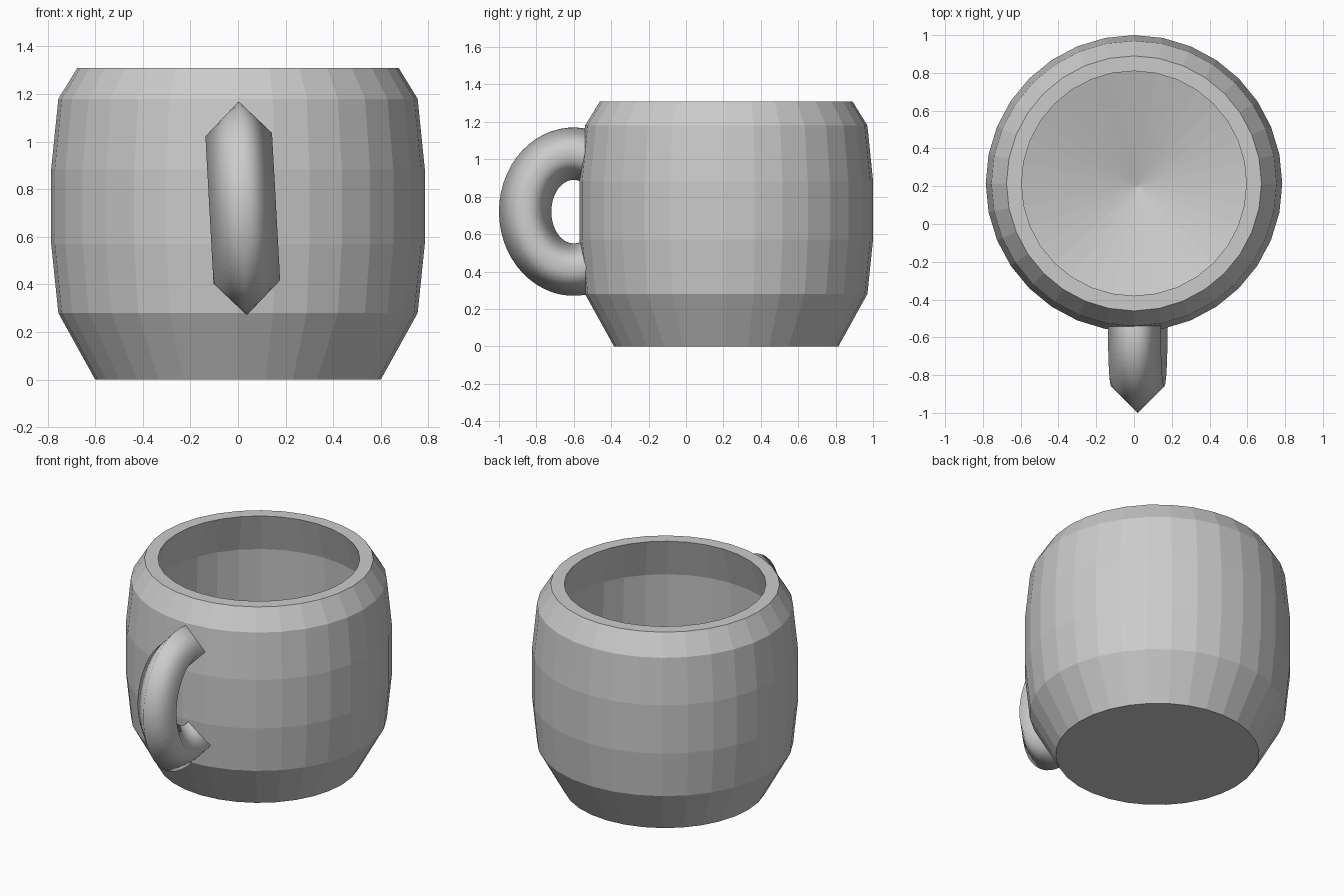
import bpy, bmesh
from math import sin, cos, pi, radians
from mathutils import Vector

cube = bpy.data.objects.get("Cube")
if cube:
    bpy.data.objects.remove(cube, do_unlink=True)

grey = bpy.data.materials.new("plain grey")
grey.use_nodes = True
colour = (0.6, 0.6, 0.6, 1)
grey.diffuse_color = colour
grey.node_tree.nodes["Principled BSDF"].inputs["Base Color"].default_value = colour


def bridge(bm, a, b):
    """Join two closed rings of vertices with quads."""
    n = len(a)
    for i in range(n):
        j = (i + 1) % n
        bm.faces.new((a[i], a[j], b[j], b[i]))


def finish(bm, name, smooth=False):
    bmesh.ops.recalc_face_normals(bm, faces=bm.faces)
    for face in bm.faces:
        face.smooth = smooth
    mesh = bpy.data.meshes.new(name)
    bm.to_mesh(mesh)
    bm.free()
    mesh.materials.append(grey)
    obj = bpy.data.objects.new(name, mesh)
    bpy.context.collection.objects.link(obj)
    return obj


# Barrel-shaped cup: outer wall, flat rim, inner wall and shallow conical floor
SIDES = 32
CENTRE_Y = 0.215
profile = [(0.60, 0), (0.755, 0.28), (0.785, 0.57), (0.785, 0.885),
           (0.755, 1.18), (0.675, 1.31),
           (0.595, 1.31), (0.67, 1.06), (0.69, 0.65), (0.65, 0.28)]
bm = bmesh.new()
rings = []
for r, z in profile:
    rings.append([bm.verts.new((r * sin(2 * pi * i / SIDES),
                                CENTRE_Y + r * cos(2 * pi * i / SIDES), z))
                  for i in range(SIDES)])
for a, b in zip(rings, rings[1:]):
    bridge(bm, a, b)
bm.faces.new(rings[0])
middle = bm.verts.new((0.02, 0.2, 0.1))
for i in range(SIDES):
    bm.faces.new((rings[-1][i], rings[-1][(i + 1) % SIDES], middle))
finish(bm, "cup")

# Handle: diamond section swept round a half ellipse, leaning slightly
STEPS = 32
bm = bmesh.new()
rings = []
for k in range(STEPS + 1):
    t = radians(-106 + 212 * k / STEPS)
    centre = Vector((0.02 - 0.017 * sin(t), -0.6 - 0.26 * cos(t), 0.72 + 0.31 * sin(t)))
    out = Vector((0, -cos(t), sin(t)))
    side = Vector((0.14, 0, 0.007))
    rings.append([bm.verts.new(centre + v)
                  for v in (out * 0.14, side, out * -0.14, -side)])
for a, b in zip(rings, rings[1:]):
    bridge(bm, a, b)
finish(bm, "handle", smooth=True)
